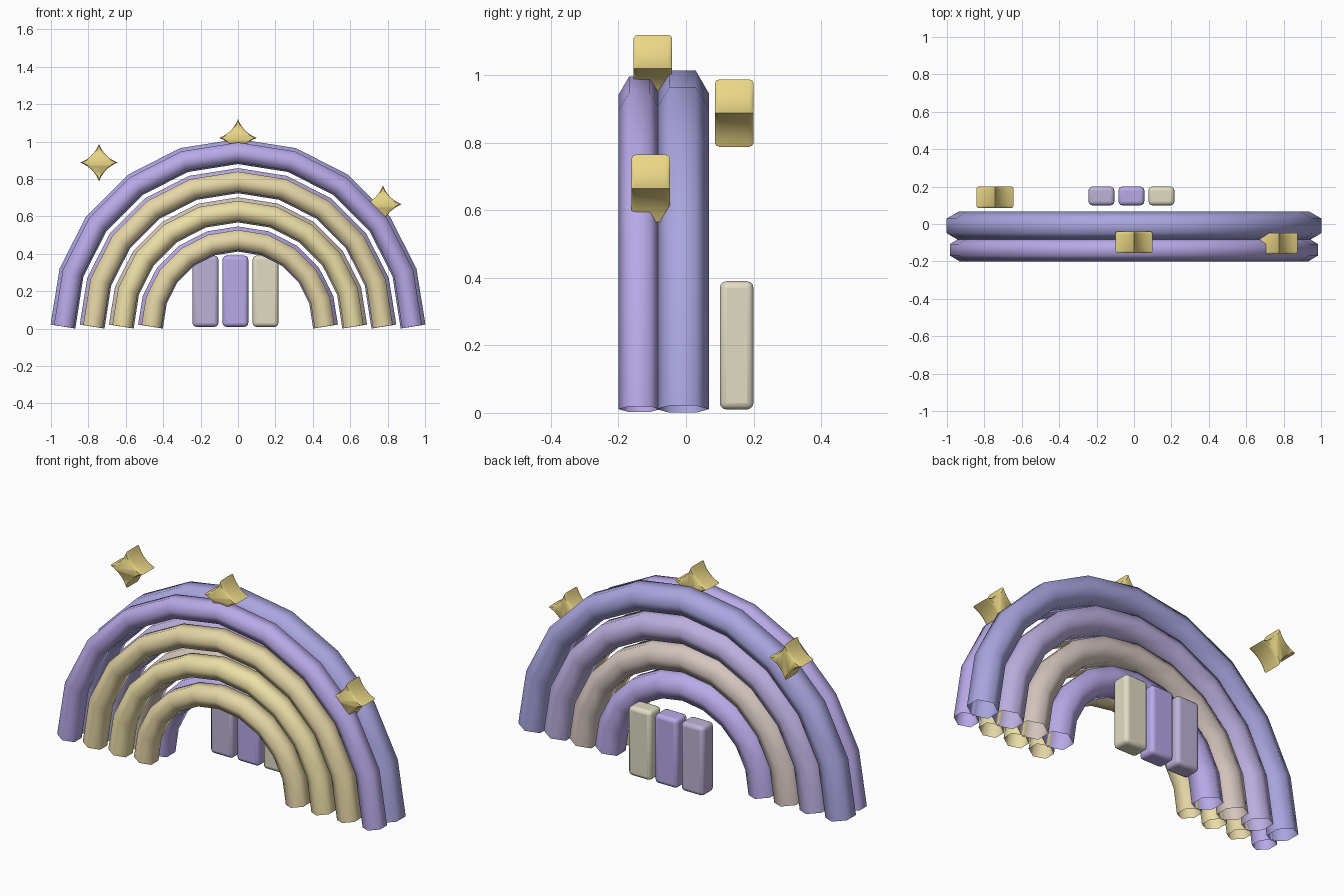
import bpy
from math import sin, cos, pi, radians

if "Cube" in bpy.data.objects:
    bpy.data.objects.remove(bpy.data.objects["Cube"])


def material(name, rgb):
    m = bpy.data.materials.new(name)
    m.diffuse_color = (*rgb, 1)
    m.use_nodes = True
    m.node_tree.nodes["Principled BSDF"].inputs["Base Color"].default_value = m.diffuse_color
    return m


LAVENDER = material("lavender", (0.48, 0.40, 0.81))
PERIWINKLE = material("periwinkle", (0.40, 0.38, 0.75))
LILAC = material("lilac", (0.50, 0.43, 0.74))
BEIGE = material("beige", (0.66, 0.56, 0.52))
TAN = material("tan", (0.79, 0.67, 0.38))
YELLOW = material("yellow", (0.83, 0.73, 0.38))
GOLD = material("gold", (0.83, 0.68, 0.24))
CREAM = material("cream", (0.75, 0.72, 0.55))
PALE_LILAC = material("pale_lilac", (0.51, 0.45, 0.68))


def loft(name, rings, mat, caps):
    """Skin a list of equal closed rings; optionally cap the ends."""
    n = len(rings[0])
    verts = [p for ring in rings for p in ring]
    faces = [(i * n + j, i * n + (j + 1) % n, (i + 1) * n + (j + 1) % n, (i + 1) * n + j)
             for i in range(len(rings) - 1) for j in range(n)]
    if caps:
        faces += [tuple(reversed(range(n))), tuple(range(len(verts) - n, len(verts)))]
    mesh = bpy.data.meshes.new(name)
    mesh.from_pydata(verts, [], faces)
    mesh.materials.append(mat)
    obj = bpy.data.objects.new(name, mesh)
    bpy.context.collection.objects.link(obj)
    return obj


def shade(obj, angle=None):
    bpy.ops.object.select_all(action='DESELECT')
    obj.select_set(True)
    bpy.context.view_layer.objects.active = obj
    if angle is None:
        bpy.ops.object.shade_smooth()
    else:
        bpy.ops.object.shade_smooth_by_angle(angle=radians(angle))


def arch(name, radius, tube, y, mat, steps=10, z0=0.011):
    """Open hexagonal tube along a ten-segment half circle."""
    rings = []
    for i in range(steps + 1):
        a = pi * i / steps
        # end rings sit square to the first and last segment
        tilt = pi / steps / 2 * ((i == 0) - (i == steps))
        ring = []
        for k in range(6):
            b = k * pi / 3
            out = tube * sin(b)
            ring.append((radius * cos(a) + out * cos(a + tilt), y + tube * cos(b),
                         z0 + radius * sin(a) + out * sin(a + tilt)))
        rings.append(ring)
    shade(loft(name, rings, mat, False))


def star(name, x, y, z, r=0.1, half=0.057):
    """Four-pointed star with hollow sides and softened rims."""
    outline = []
    for q in range(4):
        a = q * pi / 2
        for s in range(6):
            t = s / 6
            u = (1 - t) ** 2 + 2 * t * (1 - t) * 0.28
            v = t * t + 2 * t * (1 - t) * 0.28
            outline.append((r * (u * cos(a) - v * sin(a)), r * (u * sin(a) + v * cos(a))))
    profile = [(-half, 0.90), (-half + 0.004, 0.965), (-half + 0.013, 1),
               (half - 0.013, 1), (half - 0.004, 0.965), (half, 0.90)]
    rings = [[(x + p * s, y + d, z + w * s) for p, w in outline] for d, s in profile]
    shade(loft(name, rings, GOLD, True), 50)


def block(name, x, mat):
    """Rounded upright block."""
    bpy.ops.mesh.primitive_cube_add(size=1, location=(x, 0.15, 0.2))
    obj = bpy.context.object
    obj.name = name
    obj.scale = (0.138, 0.10, 0.38)
    bpy.ops.object.transform_apply(location=False, rotation=False, scale=True)
    obj.data.materials.append(mat)
    bevel = obj.modifiers.new("rounding", 'BEVEL')
    bevel.width = 0.02
    bevel.segments = 3
    shade(obj, 40)


# Two rows of rainbow bands, outermost first
for i, (front, back) in enumerate([(LAVENDER, PERIWINKLE), (TAN, LILAC),
                                   (YELLOW, BEIGE), (TAN, LAVENDER)]):
    arch(f"front_band_{i + 1}", 0.931 - 0.156 * i, 0.062, -0.138, front)
    arch(f"back_band_{i + 1}", 0.936 - 0.156 * i, 0.0775, -0.01, back)

# Blocks standing behind the opening
block("left_block", -0.174, PALE_LILAC)
block("middle_block", -0.014, LAVENDER)
block("right_block", 0.147, CREAM)

# Stars
star("left_star", -0.743, 0.143, 0.888)
star("top_star", 0, -0.098, 1.02)
star("right_star", 0.775, -0.104, 0.665)
